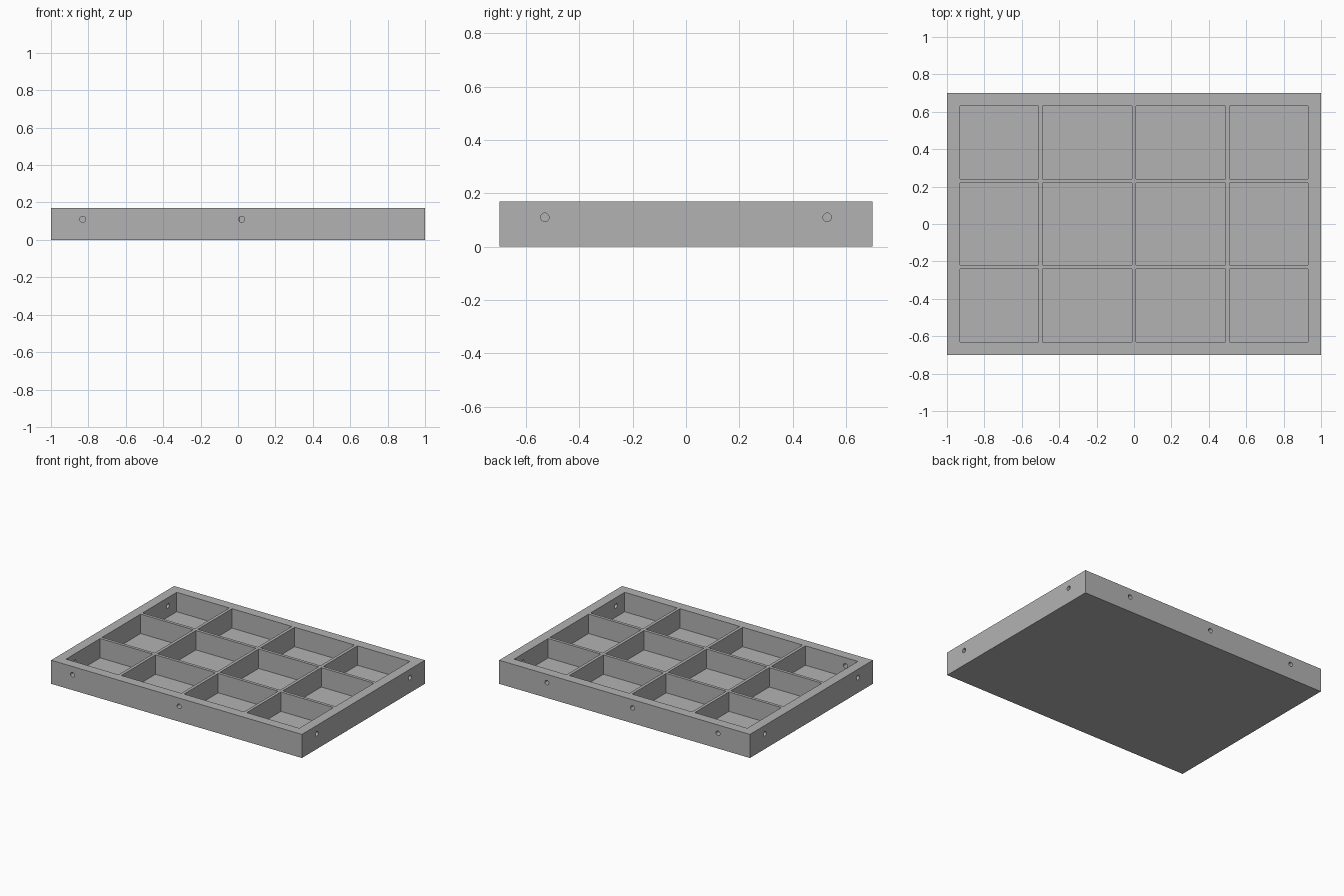
import bpy
import bmesh
from math import pi
from mathutils import Matrix, Vector

if "Cube" in bpy.data.objects:
    bpy.data.objects.remove(bpy.data.objects["Cube"])

HALF_X, HALF_Y, HEIGHT = 1.0, 0.70, 0.17
WALL, FLOOR, DIVIDER = 0.07, 0.03, 0.022
HOLE_Z, HOLE_R = 0.11, 0.012

grey = bpy.data.materials.new("plain grey")
grey.use_nodes = True
grey.diffuse_color = (0.45, 0.45, 0.45, 1)
grey.node_tree.nodes["Principled BSDF"].inputs["Base Color"].default_value = grey.diffuse_color


def add_box(bm, low, high):
    low, high = Vector(low), Vector(high)
    bmesh.ops.create_cube(bm, matrix=Matrix.Translation((low + high) / 2)
                          @ Matrix.Diagonal((*(high - low), 1)))


def add_drill(bm, centre, axis, depth):
    turn = Matrix.Rotation(pi / 2, 4, "Y" if axis == "X" else "X")
    bmesh.ops.create_cone(bm, cap_ends=True, segments=32, radius1=HOLE_R, radius2=HOLE_R,
                          depth=2 * depth, matrix=Matrix.Translation(centre) @ turn)


def make_object(name, bm):
    mesh = bpy.data.meshes.new(name)
    bm.to_mesh(mesh)
    bm.free()
    mesh.materials.append(grey)
    obj = bpy.data.objects.new(name, mesh)
    bpy.context.collection.objects.link(obj)
    return obj


def spans(half, dividers):
    """Open intervals between the outer walls and the dividers."""
    starts = [-half + WALL] + [d + DIVIDER / 2 for d in dividers]
    ends = [d - DIVIDER / 2 for d in dividers] + [half - WALL]
    return list(zip(starts, ends))


def carve(target, cutter):
    mod = target.modifiers.new(cutter.name, "BOOLEAN")
    mod.operation, mod.solver, mod.object = "DIFFERENCE", "EXACT", cutter
    cutter.hide_render = True
    bpy.context.view_layer.objects.active = target
    bpy.ops.object.modifier_apply(modifier=mod.name)
    bpy.data.objects.remove(cutter)


# Solid block that becomes the tray
block = bmesh.new()
add_box(block, (-HALF_X, -HALF_Y, 0), (HALF_X, HALF_Y, HEIGHT))
tray = make_object("compartment_tray", block)

# Twelve compartments, four across and three deep
cells = bmesh.new()
for x0, x1 in spans(HALF_X, (-0.5, 0, 0.5)):
    for y0, y1 in spans(HALF_Y, (-0.23, 0.23)):
        add_box(cells, (x0, y0, FLOOR), (x1, y1, HEIGHT + 0.1))
carve(tray, make_object("compartment_cutter", cells))

# Screw holes: through the ends and front, blind in the back
HOLE_R = 0.016
drills = bmesh.new()
for x in (-HALF_X, HALF_X):
    for y in (-0.53, 0.53):
        add_drill(drills, (x, y, HOLE_Z), "X", WALL + 0.005)
for x in (-0.83, 0.02):
    add_drill(drills, (x, -HALF_Y, HOLE_Z), "Y", WALL + 0.005)
for x in (-0.745, -0.063, 0.62):
    add_drill(drills, (x, HALF_Y, HOLE_Z), "Y", WALL - 0.02)
carve(tray, make_object("screw_hole_cutter", drills))

# Smooth hole walls, crisp box edges
bpy.ops.object.select_all(action="DESELECT")
tray.select_set(True)
bpy.context.view_layer.objects.active = tray
bpy.ops.object.shade_smooth_by_angle(angle=pi / 6)
